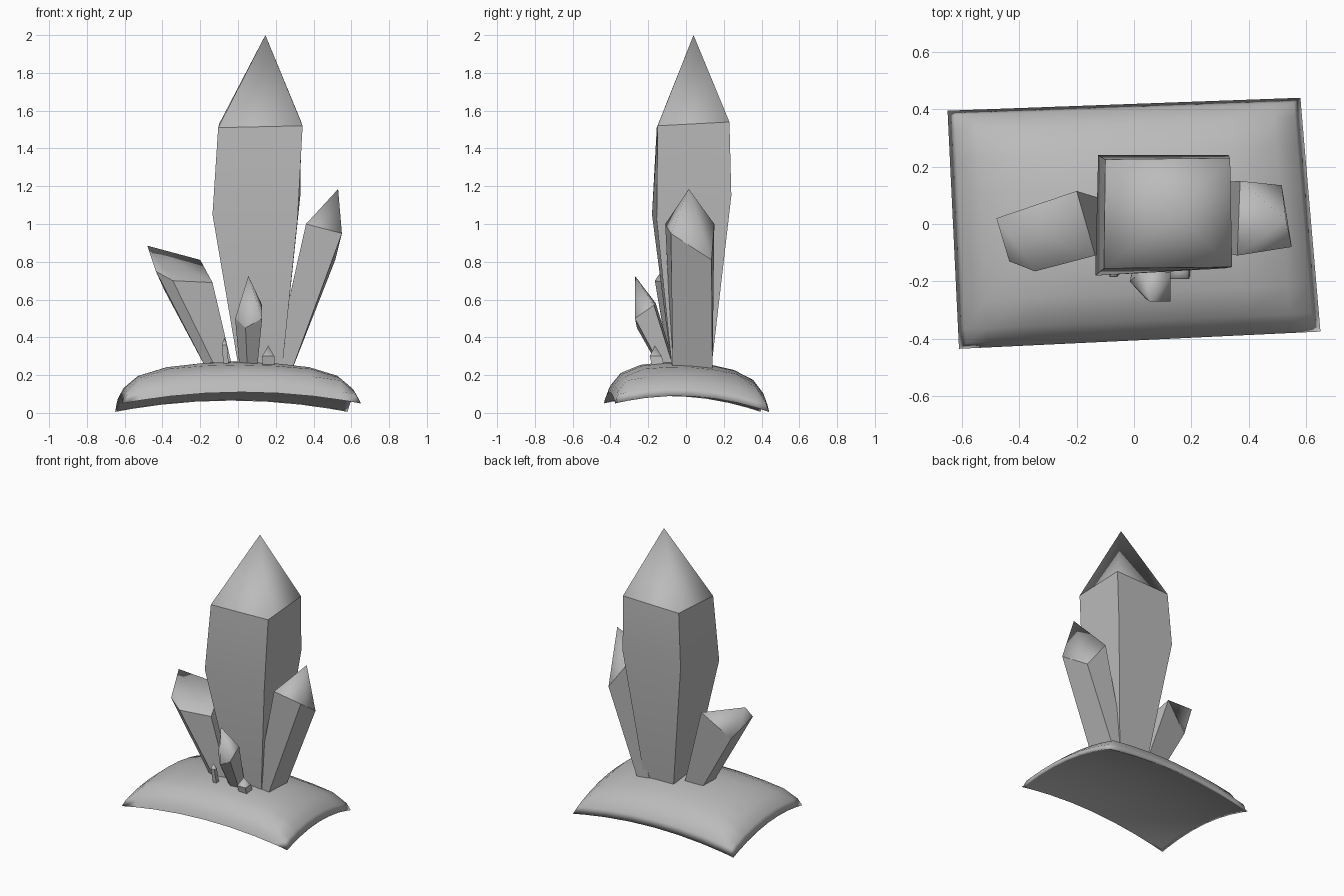
import bpy
import bmesh
from mathutils import Vector

cube = bpy.data.objects.get("Cube")
if cube:
    bpy.data.objects.remove(cube, do_unlink=True)

# One plain grey for everything
GREY = (0.5, 0.5, 0.5, 1)
stone = bpy.data.materials.new("stone grey")
stone.use_nodes = True
stone.diffuse_color = GREY
stone.node_tree.nodes["Principled BSDF"].inputs["Base Color"].default_value = GREY


def finish(name, bm):
    bmesh.ops.recalc_face_normals(bm, faces=bm.faces)
    for f in bm.faces:
        f.smooth = True
    mesh = bpy.data.meshes.new(name)
    bm.to_mesh(mesh)
    bm.free()
    mesh.materials.append(stone)
    obj = bpy.data.objects.new(name, mesh)
    bpy.context.collection.objects.link(obj)
    return obj


def crystal(name, rings, apex):
    """Loft rings of points, close with a point; sharp sides and shoulder, soft tip."""
    bm = bmesh.new()
    loops = [[bm.verts.new(p) for p in ring] for ring in rings]
    tip = bm.verts.new(apex)
    n = len(loops[0])
    bm.faces.new(loops[0])
    for i in range(n):
        j = (i + 1) % n
        for lo, hi in zip(loops, loops[1:]):
            bm.faces.new((lo[i], lo[j], hi[j], hi[i]))
            bm.edges.get((lo[i], hi[i])).smooth = False
        bm.faces.new((loops[-1][i], loops[-1][j], tip))
        for loop in (loops[0], loops[-1]):
            bm.edges.get((loop[i], loop[j])).smooth = False
    return finish(name, bm)


def box_ring(x0, x1, y0, y1, z):
    return [(x0, y0, z), (x1, y0, z), (x1, y1, z), (x0, y1, z)]


# Base: an arched slab with a rounded rim and a hollow underside
FL, FR = Vector((-0.61, -0.435, 0.05)), Vector((0.65, -0.375, 0.05))
BL, BR = Vector((-0.65, 0.395, 0.005)), Vector((0.58, 0.44, 0.005))
STEPS = [-1, -0.96, -0.84, -0.6, -0.3, 0, 0.3, 0.6, 0.84, 0.96, 1]
RIM = [(0, 0), (0.04, 0.04), (0.16, 0.09), (0.4, 0.115), (1, 0.125)]


def rim_height(d):
    for (a, ha), (b, hb) in zip(RIM, RIM[1:]):
        if d <= b + 1e-6:
            return ha + (hb - ha) * (d - a) / (b - a)
    return RIM[-1][1]


def slab_point(u, v, top):
    s, t = (u + 1) / 2, (v + 1) / 2
    p = FL.lerp(FR, s).lerp(BL.lerp(BR, s), t)
    p.z += 0.06 * (1 - u * u) + 0.06 * (1 - v * v)
    if top:
        p.z += rim_height(min(1 - abs(u), 1 - abs(v)))
    return p


bm = bmesh.new()
for top in (True, False):
    grid = [[bm.verts.new(slab_point(u, v, top)) for u in STEPS] for v in STEPS]
    for r0, r1 in zip(grid, grid[1:]):
        for i in range(len(STEPS) - 1):
            bm.faces.new((r0[i], r0[i + 1], r1[i + 1], r1[i]))
bmesh.ops.remove_doubles(bm, verts=bm.verts, dist=0.0005)
for e in bm.edges:
    if len(e.link_faces) == 2 and e.calc_face_angle(0) > 0.9:
        e.smooth = False
finish("rock_base", bm)

# Large central crystal
crystal("main_crystal", [
    box_ring(0.01, 0.23, -0.07, 0.13, 0.2),
    [(-0.135, -0.18, 1.05), (0.315, -0.155, 1.02), (0.33, 0.24, 1.15), (-0.125, 0.24, 1.15)],
    [(-0.105, -0.155, 1.51), (0.342, -0.15, 1.52), (0.335, 0.23, 1.54), (-0.1, 0.225, 1.53)],
], (0.145, 0.04, 2))

# Leaning crystal on the +x side
crystal("left_crystal", [
    box_ring(0.18, 0.275, -0.07, 0.14, 0.2),
    [(0.36, -0.11, 1), (0.55, -0.08, 0.95), (0.515, 0.135, 0.81), (0.37, 0.15, 1)],
], (0.53, 0.015, 1.185))

# Leaning crystal on the -x side
crystal("right_crystal", [
    [(-0.02, -0.07, 0.2), (-0.1, -0.08, 0.2), (-0.15, -0.06, 0.2),
     (-0.14, 0.05, 0.2), (-0.02, 0.06, 0.2)],
    [(-0.135, -0.11, 0.69), (-0.345, -0.165, 0.7), (-0.435, -0.13, 0.75),
     (-0.39, 0.05, 0.65), (-0.2, 0.115, 0.81)],
], (-0.48, 0.02, 0.885))

# Short crystal at the front
crystal("front_crystal", [
    [(0.01, -0.1, 0.22), (0.05, -0.13, 0.22), (0.1, -0.12, 0.22),
     (0.1, -0.06, 0.22), (0.03, -0.05, 0.22)],
    [(-0.015, -0.2, 0.5), (0.04, -0.26, 0.45), (0.128, -0.27, 0.5),
     (0.128, -0.17, 0.57), (0.03, -0.16, 0.58)],
], (0.055, -0.27, 0.725))

# Two tiny sprouts
for name, x, y, r, z, lean in (("sprout_thin", -0.06, -0.15, 0.014, 0.36, -0.012),
                               ("sprout_wide", 0.165, -0.14, 0.032, 0.3, -0.005)):
    crystal(name, [
        box_ring(x - r, x + r, y - r, y + r, 0.22),
        box_ring(x - r + lean, x + r + lean, y - r - 0.02, y + r - 0.02, z),
    ], (x + lean, y - 0.025, z + 0.025 + r))
